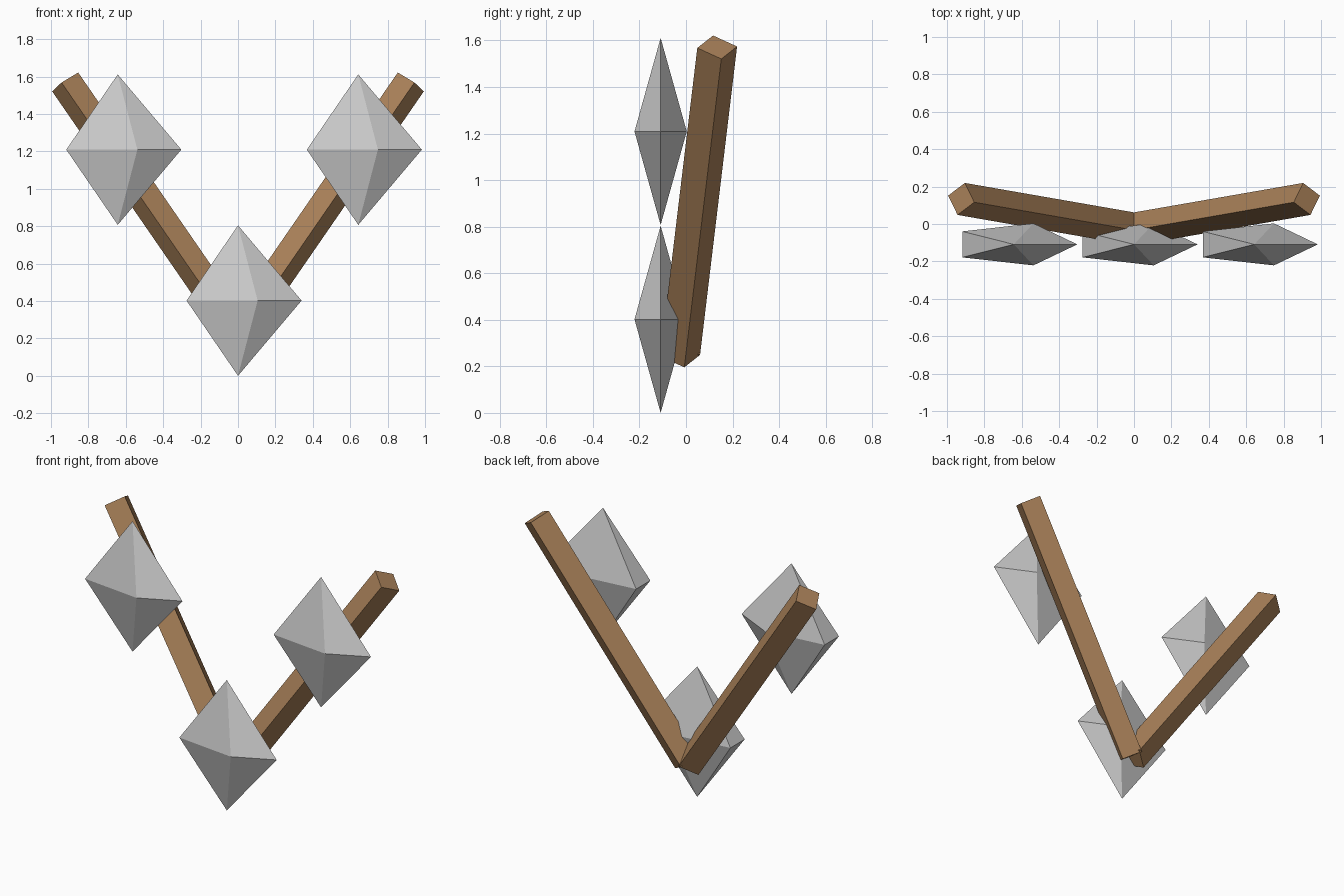
import bpy, bmesh
from mathutils import Matrix, Vector

if "Cube" in bpy.data.objects:
    bpy.data.objects.remove(bpy.data.objects["Cube"])

wood = bpy.data.materials.new("wood")
wood.diffuse_color = (0.40, 0.22, 0.10, 1)
wood.use_nodes = True
wood.node_tree.nodes["Principled BSDF"].inputs["Base Color"].default_value = wood.diffuse_color


def add_object(name, bm):
    bmesh.ops.recalc_face_normals(bm, faces=bm.faces)
    mesh = bpy.data.meshes.new(name)
    bm.to_mesh(mesh)
    bm.free()
    obj = bpy.data.objects.new(name, mesh)
    bpy.context.collection.objects.link(obj)
    return obj


# Square wooden beam leaning outwards and back, mirrored into a V
bottom, top = Vector((0.01, -0.025, 0.246)), Vector((0.924, 0.134, 1.571))
axis = (top - bottom).normalized()
side = Vector((0.05, 0.105, -0.05))
side = (side - axis * side.dot(axis)).normalized()
turn = Matrix((side, axis.cross(side), axis)).transposed().to_4x4()
size = Matrix.Diagonal((0.124, 0.124, (top - bottom).length, 1))
bm = bmesh.new()
bmesh.ops.create_cube(bm, size=1, matrix=Matrix.Translation((bottom + top) / 2) @ turn @ size)
beam = add_object("wooden_beams", bm)
beam.data.materials.append(wood)
beam.modifiers.new("mirror", 'MIRROR').use_mirror_merge = False


# Flattened five-sided crystal: two cones sharing one pentagon
def crystal(name, x, z):
    bm = bmesh.new()
    bmesh.ops.create_circle(bm, segments=5, radius=1, cap_ends=False)
    # point one corner towards +x
    first = bm.verts[:][0].co.xy
    spin = Vector((1, 0)).angle_signed(first)
    bmesh.ops.rotate(bm, verts=bm.verts, matrix=Matrix.Rotation(spin, 3, 'Z'))
    rim = bm.edges[:]
    for h in (1, -1):
        tip = bm.verts.new((0, 0, h))
        for e in rim:
            bm.faces.new((*e.verts, tip))
    bmesh.ops.scale(bm, verts=bm.verts, vec=(0.34, 0.118, 0.402))
    add_object(name, bm).location = (x, -0.109, z)


crystal("crystal_bottom", 0, 0.402)
crystal("crystal_left", -0.643, 1.209)
crystal("crystal_right", 0.643, 1.209)
